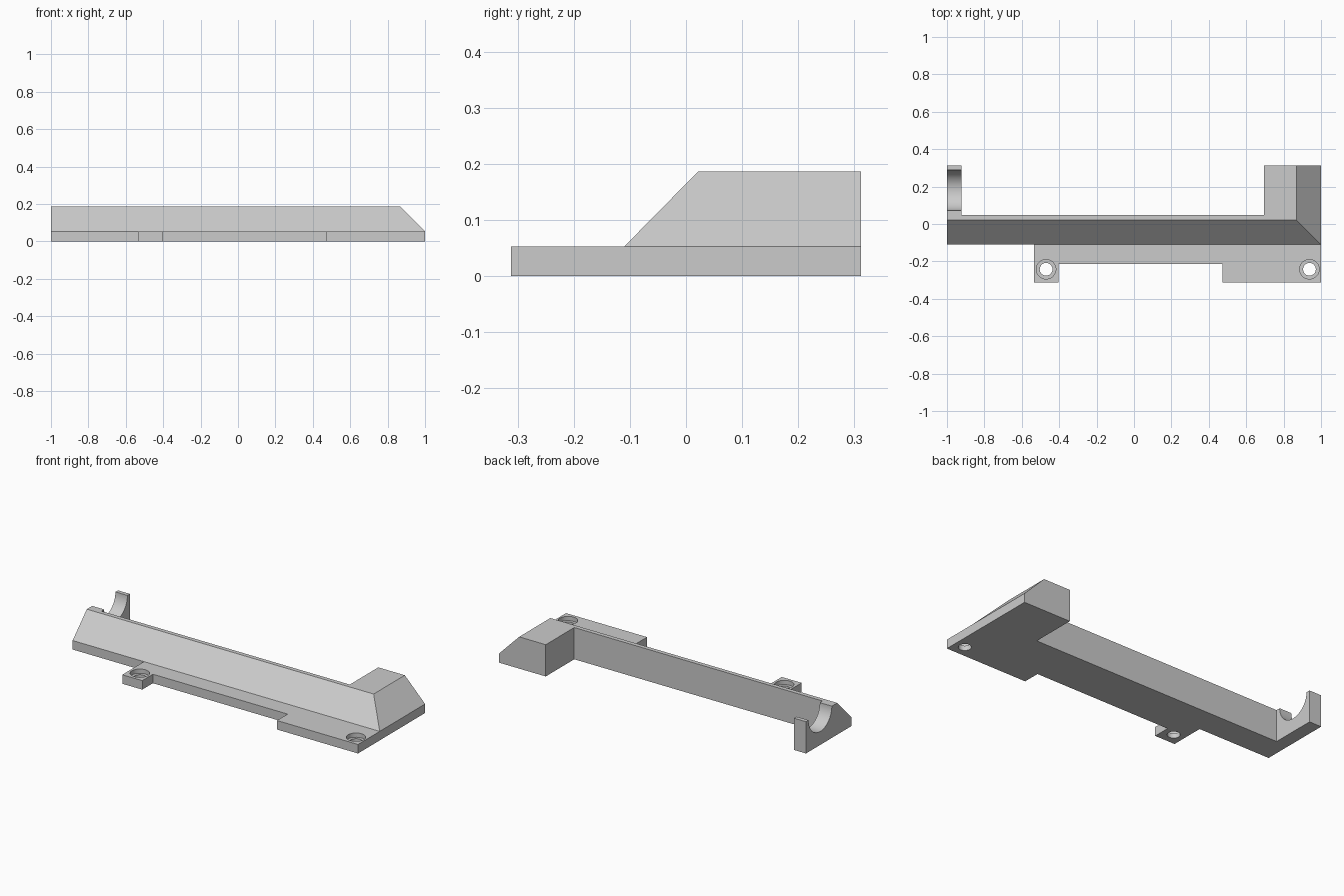
import bpy
import bmesh
from math import radians
from mathutils import Vector

cube = bpy.data.objects.get("Cube")
if cube:
    bpy.data.objects.remove(cube, do_unlink=True)

BASE, TOP = 0.053, 0.187          # plate thickness, full height
FRONT, BACK = -0.11, 0.312        # body limits in y
RUN = 0.132                       # horizontal run of the sloped sides

grey = bpy.data.materials.new("light grey")
grey.use_nodes = True
colour = (0.6, 0.6, 0.6, 1)
grey.diffuse_color = colour
grey.node_tree.nodes["Principled BSDF"].inputs["Base Color"].default_value = colour


def add_object(name, bm):
    bmesh.ops.recalc_face_normals(bm, faces=bm.faces)
    mesh = bpy.data.meshes.new(name)
    bm.to_mesh(mesh)
    bm.free()
    mesh.materials.append(grey)
    obj = bpy.data.objects.new(name, mesh)
    bpy.context.collection.objects.link(obj)
    return obj


def extruded(outline, height):
    """Closed prism standing on z = 0."""
    bm = bmesh.new()
    face = bm.faces.new([bm.verts.new((x, y, 0)) for x, y in outline])
    grown = bmesh.ops.extrude_face_region(bm, geom=[face])["geom"]
    verts = [v for v in grown if isinstance(v, bmesh.types.BMVert)]
    bmesh.ops.translate(bm, verts=verts, vec=(0, 0, height))
    return bm


def slope(bm, point, normal):
    """Slice off everything on the normal's side and close the cut."""
    bmesh.ops.bisect_plane(bm, geom=bm.verts[:] + bm.edges[:] + bm.faces[:],
                           plane_co=point, plane_no=normal, clear_outer=True)
    bmesh.ops.holes_fill(bm, edges=[e for e in bm.edges if e.is_boundary])


def drill(target, location, radius, depth, rotation=(0, 0, 0)):
    bpy.ops.mesh.primitive_cylinder_add(vertices=64, radius=radius, depth=depth,
                                        location=location, rotation=rotation)
    cutter = bpy.context.object
    cutter.name = "cutter"
    cutter.hide_render = True
    mod = target.modifiers.new("hole", "BOOLEAN")
    mod.operation = "DIFFERENCE"
    mod.solver = "EXACT"
    mod.object = cutter
    bpy.ops.object.select_all(action="DESELECT")
    target.select_set(True)
    bpy.context.view_layer.objects.active = target
    bpy.ops.object.modifier_apply(modifier=mod.name)
    bpy.data.objects.remove(cutter, do_unlink=True)


# Main body: long wall, wide end block and thin end arm
bm = extruded([(-1, FRONT), (1, FRONT), (1, BACK), (0.695, BACK), (0.695, 0.047),
               (-0.922, 0.047), (-0.922, BACK), (-1, BACK)], TOP)
rise = TOP - BASE
slope(bm, Vector((0, FRONT, BASE)), Vector((0, -rise, RUN)))
slope(bm, Vector((1, 0, BASE)), Vector((rise, 0, RUN)))
body = add_object("main_body", bm)

# Half-round cradle in the end arm
drill(body, (-0.96, 0.18, TOP), 0.108, 0.2, (0, radians(90), 0))

# Mounting flange with two screw tabs
tab = -0.312
flange = add_object("mounting_flange", extruded(
    [(-0.535, FRONT), (-0.535, tab), (-0.405, tab), (-0.405, -0.213),
     (0.472, -0.213), (0.472, tab), (1, tab), (1, FRONT)], BASE))

# Counterbored screw holes
for x in (-0.47, 0.938):
    drill(flange, (x, -0.242, BASE), 0.052, 0.05)
    drill(flange, (x, -0.242, 0), 0.034, 0.3)

# Smooth round cuts, sharp corners
bpy.ops.object.select_all(action="DESELECT")
for obj in (body, flange):
    obj.select_set(True)
bpy.context.view_layer.objects.active = body
bpy.ops.object.shade_smooth_by_angle(angle=radians(25))
